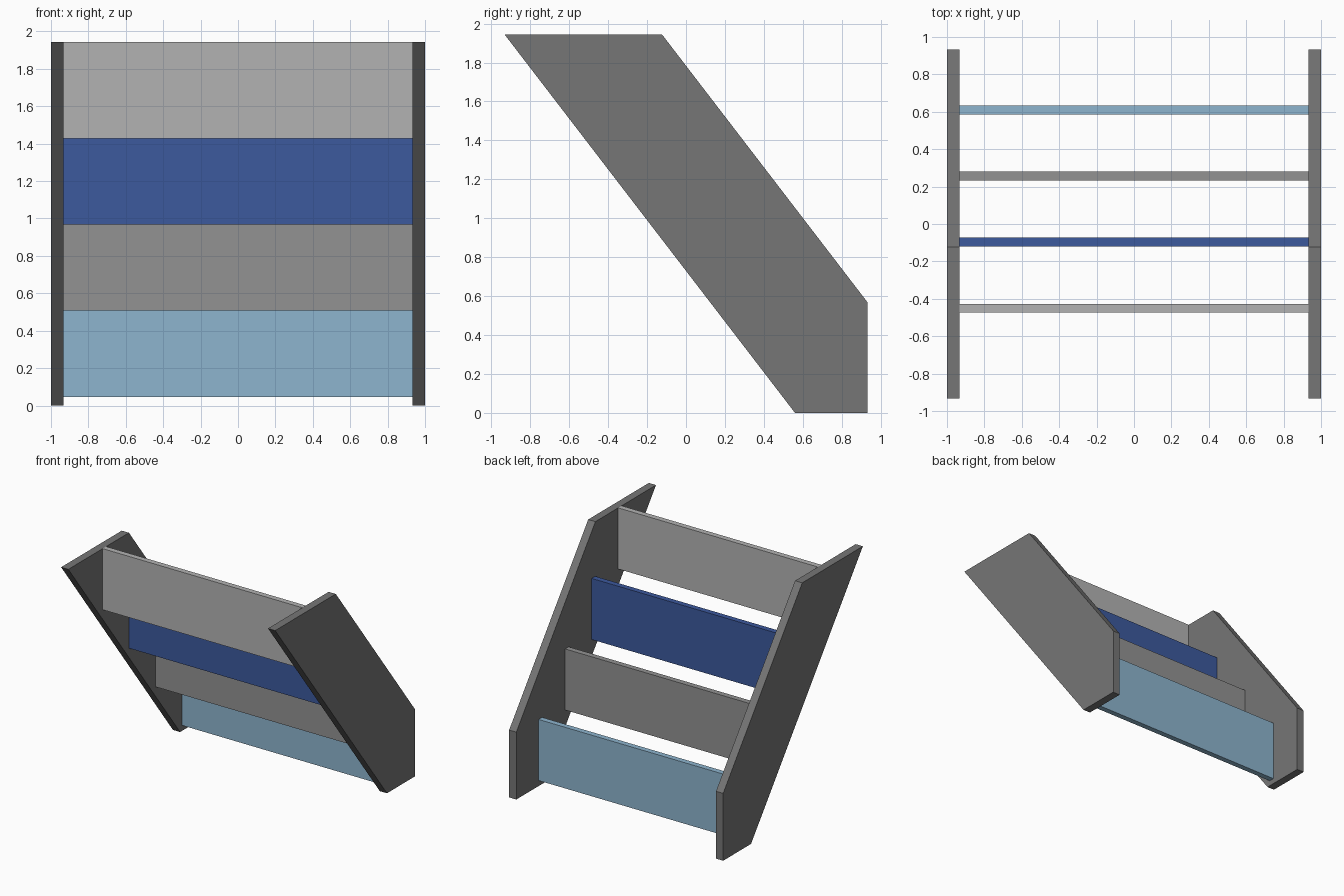
import bpy
import bmesh

if "Cube" in bpy.data.objects:
    bpy.data.objects.remove(bpy.data.objects["Cube"])


def material(name, rgb):
    mat = bpy.data.materials.new(name)
    mat.diffuse_color = (*rgb, 1)
    mat.use_nodes = True
    mat.node_tree.nodes["Principled BSDF"].inputs["Base Color"].default_value = mat.diffuse_color
    return mat


def prism(name, profile, x0, x1, mat):
    """Extrude a (y, z) profile along x."""
    bm = bmesh.new()
    face = bm.faces.new([bm.verts.new((x0, y, z)) for y, z in profile])
    ext = bmesh.ops.extrude_face_region(bm, geom=[face])
    moved = [v for v in ext["geom"] if isinstance(v, bmesh.types.BMVert)]
    bmesh.ops.translate(bm, verts=moved, vec=(x1 - x0, 0, 0))
    bmesh.ops.recalc_face_normals(bm, faces=bm.faces)
    mesh = bpy.data.meshes.new(name)
    bm.to_mesh(mesh)
    bm.free()
    mesh.materials.append(mat)
    obj = bpy.data.objects.new(name, mesh)
    bpy.context.collection.objects.link(obj)
    return obj


INNER = 0.933

# Slanted side panels
panel = [(0.56, 0), (0.932, 0), (0.932, 0.569), (-0.123, 1.944), (-0.932, 1.944)]
dark_grey = material("dark_grey", (0.18, 0.18, 0.18))
for side, x0, x1 in (("left", -1, -INNER), ("right", INNER, 1)):
    prism(f"{side}_side_panel", panel, x0, x1, dark_grey)

# Upright boards stepping up towards the front
boards = [
    ("light_blue", (0.27, 0.46, 0.62)),
    ("mid_grey", (0.29, 0.29, 0.29)),
    ("blue", (0.045, 0.10, 0.34)),
    ("light_grey", (0.45, 0.45, 0.45)),
]
for i, (color, rgb) in enumerate(boards):
    y, z = 0.61 - 0.3535 * i, 0.046 + 0.4607 * i
    y0, y1, z1 = y - 0.0235, y + 0.0235, z + 0.516
    prism(f"{color}_board", [(y0, z), (y1, z), (y1, z1), (y0, z1)],
          -INNER, INNER, material(color, rgb))
